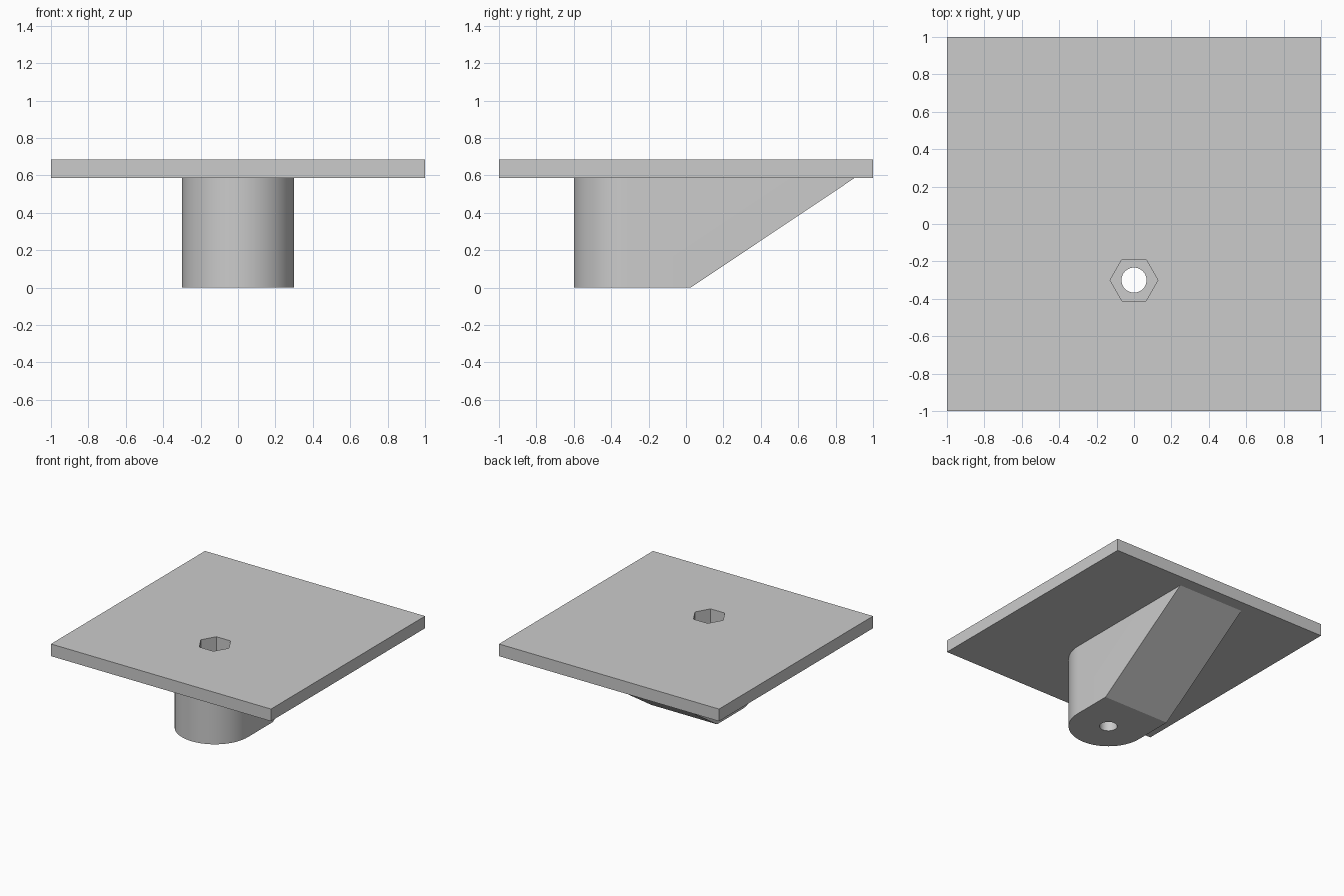
import bpy, bmesh, math

if "Cube" in bpy.data.objects:
    bpy.data.objects.remove(bpy.data.objects["Cube"])

HOLE_Y = -0.3           # axis of the bolt hole and of the rounded end
PLATE_Z0, PLATE_Z1 = 0.585, 0.685


def prism(name, bottom, top):
    """Solid between two matching loops of 3D points."""
    bm = bmesh.new()
    a = [bm.verts.new(p) for p in bottom]
    b = [bm.verts.new(p) for p in top]
    n = len(a)
    bm.faces.new(a[::-1])
    bm.faces.new(b)
    for i in range(n):
        j = (i + 1) % n
        bm.faces.new((a[i], a[j], b[j], b[i]))
    bmesh.ops.recalc_face_normals(bm, faces=bm.faces)
    mesh = bpy.data.meshes.new(name)
    bm.to_mesh(mesh)
    bm.free()
    ob = bpy.data.objects.new(name, mesh)
    bpy.context.collection.objects.link(ob)
    return ob


def straight(name, outline, z0, z1):
    return prism(name, [(x, y, z0) for x, y in outline],
                 [(x, y, z1) for x, y in outline])


def ring(radius, sides):
    return [(radius * math.cos(math.tau * i / sides),
             HOLE_Y + radius * math.sin(math.tau * i / sides))
            for i in range(sides)]


def combine(target, other, operation):
    """Apply a boolean and remove the second solid."""
    mod = target.modifiers.new(operation.lower(), 'BOOLEAN')
    mod.operation = operation
    mod.solver = 'EXACT'
    mod.object = other
    bpy.context.view_layer.objects.active = target
    bpy.ops.object.modifier_apply(modifier=mod.name)
    bpy.data.objects.remove(other, do_unlink=True)


# Square plate
bracket = straight("plate_with_stem", [(-1, -1), (1, -1), (1, 1), (-1, 1)],
                   PLATE_Z0, PLATE_Z1)

# Stem: round front, sloped back; its top is sunk into the plate
R, SEG = 0.3, 40
arc = [(-R * math.cos(math.pi * i / SEG), HOLE_Y - R * math.sin(math.pi * i / SEG))
       for i in range(SEG + 1)]


def stem_loop(z):
    back = 0.025 + z * (0.9 - 0.025) / PLATE_Z0
    return [(x, y, z) for x, y in arc + [(R, back), (-R, back)]]


combine(bracket, prism("stem", stem_loop(0), stem_loop(0.63)), 'UNION')

# Bolt hole right through, and hexagonal nut pocket from the top
combine(bracket, straight("bolt_hole", ring(0.067, 40), -0.1, 0.8), 'DIFFERENCE')
combine(bracket, straight("nut_pocket", ring(0.128, 6), 0.25, 0.8), 'DIFFERENCE')

bracket.select_set(True)
bpy.context.view_layer.objects.active = bracket
bpy.ops.object.shade_smooth_by_angle(angle=math.radians(30))
